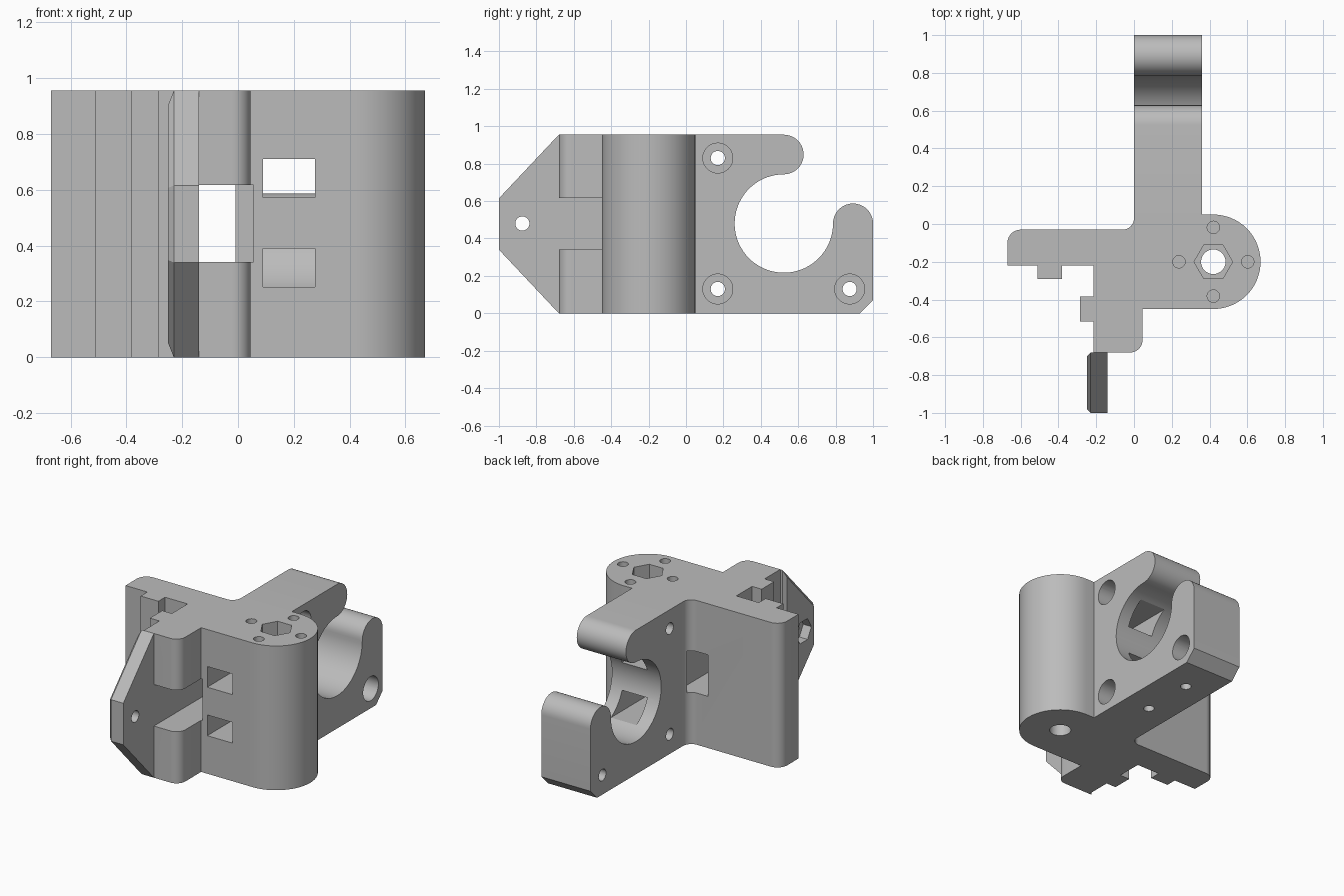
import bpy, bmesh
from math import cos, sin, radians

cube = bpy.data.objects.get("Cube")
if cube:
    bpy.data.objects.remove(cube, do_unlink=True)

HEIGHT = 0.955

grey = bpy.data.materials.new("plain grey")
grey.use_nodes = True
grey.diffuse_color = (0.5, 0.5, 0.5, 1)
grey.node_tree.nodes["Principled BSDF"].inputs["Base Color"].default_value = (0.5, 0.5, 0.5, 1)


def arc(cx, cy, r, start, end, n=10):
    """Points on an arc, angles in degrees."""
    angles = [radians(start + (end - start) * i / n) for i in range(n + 1)]
    return [(cx + r * cos(a), cy + r * sin(a)) for a in angles]


def circle(cx, cy, r, n=32):
    return arc(cx, cy, r, 0, 360, n)[:-1]


def rect(x0, x1, y0, y1):
    return [(x0, y0), (x1, y0), (x1, y1), (x0, y1)]


def prism(name, outline, axis, lo, hi, bevel_low=0):
    """Extrude an outline along z (outline in xy) or x (outline in yz)."""
    bm = bmesh.new()
    place = (lambda p, t: (p[0], p[1], t)) if axis == "z" else (lambda p, t: (t, p[0], p[1]))
    low = [bm.verts.new(place(p, lo)) for p in outline]
    high = [bm.verts.new(place(p, hi)) for p in outline]
    base = bm.faces.new(low[::-1])
    bm.faces.new(high)
    for i in range(len(outline)):
        j = (i + 1) % len(outline)
        bm.faces.new((low[i], low[j], high[j], high[i]))
    bmesh.ops.recalc_face_normals(bm, faces=bm.faces)
    if bevel_low:
        bmesh.ops.bevel(bm, geom=list(base.edges), offset=bevel_low, segments=1, affect="EDGES")
    mesh = bpy.data.meshes.new(name)
    bm.to_mesh(mesh)
    bm.free()
    mesh.materials.append(grey)
    obj = bpy.data.objects.new(name, mesh)
    bpy.context.collection.objects.link(obj)
    return obj


def carve(obj, cutters):
    """Subtract prisms given as (outline, axis, lo, hi), then shade."""
    for cut in cutters:
        cutter = prism("cutter", *cut)
        mod = obj.modifiers.new("cut", "BOOLEAN")
        mod.operation = "DIFFERENCE"
        mod.solver = "EXACT"
        mod.object = cutter
        bpy.context.view_layer.update()
        evaluated = obj.evaluated_get(bpy.context.evaluated_depsgraph_get())
        mesh = bpy.data.meshes.new_from_object(evaluated)
        obj.modifiers.clear()
        obj.data = mesh
        bpy.data.objects.remove(cutter, do_unlink=True)
    bpy.ops.object.select_all(action="DESELECT")
    obj.select_set(True)
    bpy.context.view_layer.objects.active = obj
    bpy.ops.object.shade_smooth_by_angle(angle=radians(25))


# Main body: ribbed plate, stepped block and round post in one outline
body_outline = (
    [(-0.67, -0.22), (-0.51, -0.22), (-0.51, -0.29), (-0.38, -0.29), (-0.38, -0.22),
     (-0.215, -0.22), (-0.215, -0.385), (-0.285, -0.385), (-0.285, -0.515),
     (-0.215, -0.515), (-0.215, -0.68)]
    + arc(-0.02, -0.615, 0.065, -90, 0)
    + [(0.045, -0.45)]
    + arc(0.42, -0.2, 0.25, -90, 90, 32)
    + [(0.36, 0.05), (0, 0.05)]
    + arc(-0.06, 0.03, 0.06, 0, -90)
    + arc(-0.6, -0.1, 0.07, 90, 180)
)
body = prism("main_body", body_outline, "z", 0, HEIGHT)

# Two windows run from the front of the body into the arm's bore
windows = [(rect(0.09, 0.275, -0.6, 0.5), "z", z, z + 0.137) for z in (0.252, 0.573)]
POST = (0.42, -0.2)
post_holes = [(circle(*POST, 0.065), "z", -0.1, 1.1),
              (circle(*POST, 0.102, 6), "z", 0.5, 1.1)]
post_holes += [(circle(x, y, 0.033, 20), "z", 0.8, 1.1)
               for x, y in circle(*POST, 0.182, 4)]
slot = (rect(-0.14, 0.055, -0.8, 0.0), "z", 0.342, 0.617)
carve(body, windows + post_holes + [slot])

# Hooked arm with an open round bore
arm_outline = (
    [(0.05, 0), (0.93, 0), (1, 0.07)]
    + arc(0.893, 0.48, 0.107, 0, 180, 20)
    + arc(0.523, 0.48, 0.263, 0, -270, 54)[1:]
    + arc(0.523, 0.849, 0.106, -90, 90, 20)[1:]
    + [(0.05, HEIGHT)]
)
arm = prism("hooked_arm", arm_outline, "x", 0, 0.36)

# Counterbored screw holes and small blind holes underneath
screw_holes = []
for y, z in ((0.17, 0.83), (0.17, 0.13), (0.875, 0.13)):
    screw_holes += [(circle(y, z, 0.038), "x", -0.1, 0.5),
                    (circle(y, z, 0.08), "x", 0.13, 0.5)]
blind_holes = [(circle(0.175, y, 0.033, 20), "z", -0.1, 0.15) for y in (0.35, 0.7)]
carve(arm, windows + screw_holes + blind_holes)

# Tapered front lug with bevelled outer face and nut pocket
lug_outline = [(-0.68, 0), (-0.68, HEIGHT), (-1, 0.615), (-1, 0.34)]
lug = prism("front_lug", lug_outline, "x", -0.25, -0.14, 0.02)
carve(lug, [(circle(-0.875, 0.48, 0.038), "x", -0.4, 0),
            (circle(-0.875, 0.48, 0.08, 6), "x", -0.4, -0.19)])
